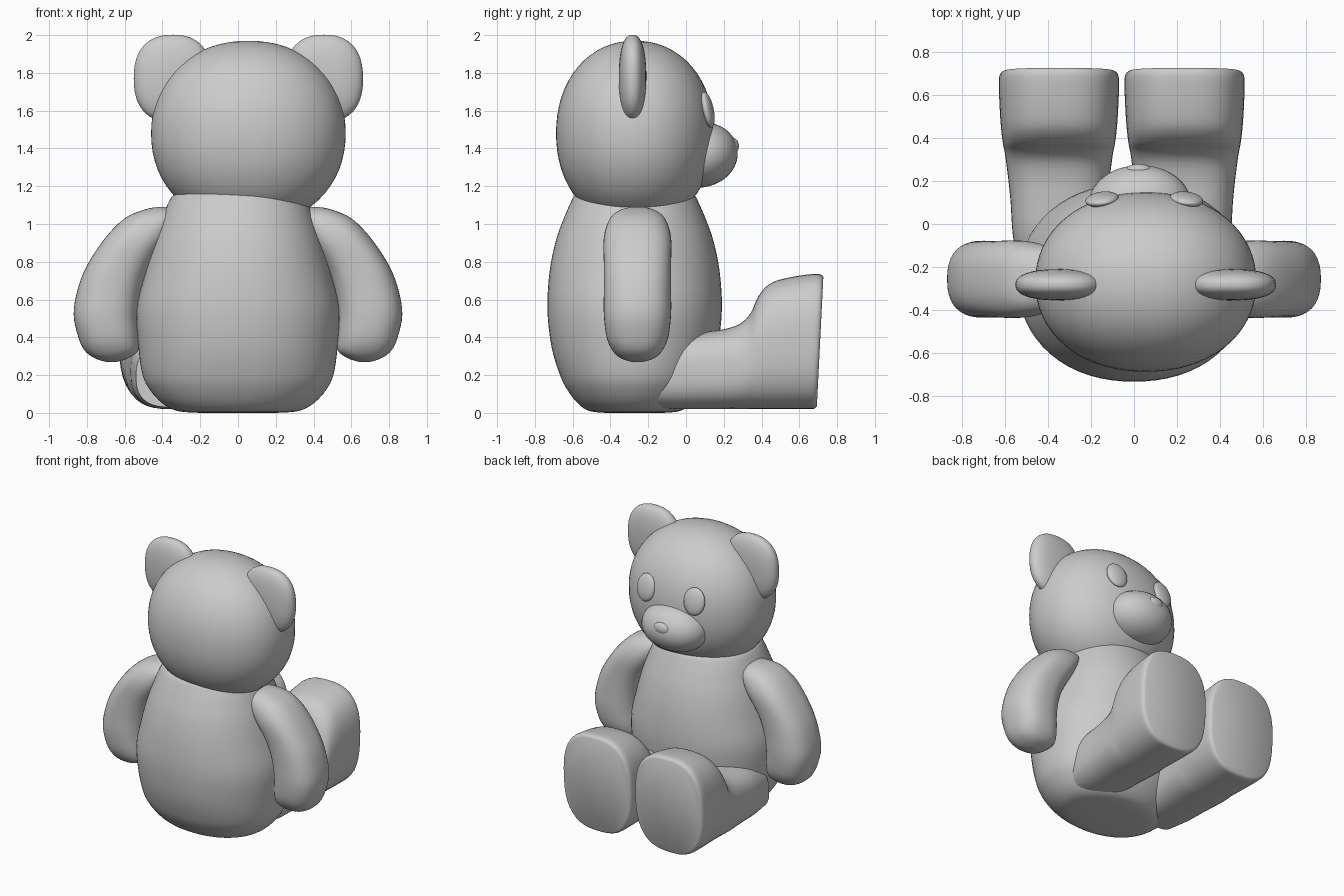
import bpy, bmesh, math
from mathutils import Vector, Matrix

if "Cube" in bpy.data.objects:
    bpy.data.objects.remove(bpy.data.objects["Cube"])


def finish(bm, name, angle=45):
    bmesh.ops.recalc_face_normals(bm, faces=bm.faces)
    me = bpy.data.meshes.new(name)
    bm.to_mesh(me)
    bm.free()
    ob = bpy.data.objects.new(name, me)
    bpy.context.collection.objects.link(ob)
    bpy.ops.object.select_all(action='DESELECT')
    ob.select_set(True)
    bpy.context.view_layer.objects.active = ob
    bpy.ops.object.shade_smooth_by_angle(angle=math.radians(angle))
    return ob


def spline(rows, steps=4):
    """Smoothly interpolate rows of numbers (Catmull-Rom)."""
    out = []
    for i in range(len(rows) - 1):
        p = [rows[max(0, min(len(rows) - 1, i + k))] for k in (-1, 0, 1, 2)]
        for s in range(steps):
            t = s / steps
            out.append([b + 0.5 * t * (c - a + t * (2*a - 5*b + 4*c - d + t * (3*(b - c) + d - a)))
                        for a, b, c, d in zip(*p)])
    out.append(list(rows[-1]))
    return out


def loft(name, rows, u, v, n, segs=48):
    """Skin superellipse sections; each row is cx, cy, cz, half u, half v."""
    bm = bmesh.new()
    u, v = Vector(u), Vector(v)
    rings = []
    for cx, cy, cz, a, b in spline(rows):
        ring = []
        for k in range(segs):
            t = 2 * math.pi * k / segs
            c, s = math.cos(t), math.sin(t)
            f = (abs(c) ** n + abs(s) ** n) ** (-1 / n)
            ring.append(bm.verts.new(Vector((cx, cy, cz)) + u * (a * c * f) + v * (b * s * f)))
        rings.append(ring)
    for r, q in zip(rings, rings[1:]):
        for k in range(segs):
            j = (k + 1) % segs
            bm.faces.new((r[k], r[j], q[j], q[k]))
    bm.faces.new(rings[0])
    bm.faces.new(rings[-1])
    return finish(bm, name)


def blob(name, centre, radii, n=2.0, tilt=0.0, turn=0.0, segs=40):
    """Superellipsoid, tilted about x and turned about z."""
    bm = bmesh.new()
    bmesh.ops.create_uvsphere(bm, u_segments=segs, v_segments=segs // 2, radius=1)
    for vert in bm.verts:
        vert.co *= sum(abs(c) ** n for c in vert.co) ** (-1 / n)
    m = (Matrix.Translation(centre) @ Matrix.Rotation(math.radians(turn), 4, 'Z')
         @ Matrix.Rotation(math.radians(tilt), 4, 'X') @ Matrix.Diagonal((*radii, 1)))
    bmesh.ops.transform(bm, matrix=m, verts=bm.verts)
    return finish(bm, name, 60)


# Body: z, half width, half depth
torso = [(0, .2, .15), (.01, .32, .24), (.05, .40, .30), (.12, .465, .355), (.2, .505, .395),
         (.35, .527, .44), (.55, .537, .462), (.75, .49, .45), (.9, .45, .42), (1.0, .415, .387),
         (1.1, .375, .345), (1.16, .335, .31), (1.21, .25, .23)]
loft("body", [(0, -.272, z, a, b) for z, a, b in torso], (1, 0, 0), (0, 1, 0), 2.15, 64)

# Head
HX = .055
blob("head", (HX, -.27, 1.48), (.515, .418, .49), 2.12, segs=64)

# Arms: centre x, z, half width, half depth
arm = [(.67, .27, .03, .03), (.67, .29, .09, .09), (.67, .33, .142, .132), (.685, .4, .16, .163),
       (.70, .52, .17, .178), (.68, .65, .17, .178), (.63, .78, .17, .178), (.53, .93, .17, .178),
       (.455, 1.03, .145, .145), (.42, 1.075, .08, .09), (.41, 1.09, .02, .03)]
# Legs with feet: y, bottom z, top z, half width
leg = [(-.2, .03, .36, .19), (-.05, .02, .41, .215), (.1, .02, .43, .225), (.2, .02, .445, .235),
       (.28, .02, .475, .245), (.33, .02, .53, .252), (.37, .02, .62, .26), (.43, .02, .685, .268),
       (.52, .02, .715, .275), (.65, .02, .735, .28), (.695, .022, .732, .275),
       (.71, .035, .718, .258)]

for side, s in (("left", -1), ("right", 1)):
    loft(side + "_arm", [(s * x, -.257, z, a, b) for x, z, a, b in arm],
         (1, 0, 0), (0, 1, 0), 2.5)
    loft(side + "_leg", [(-.057 + s * .2925, y, (lo + hi) / 2, w, (hi - lo) / 2)
                         for y, lo, hi, w in leg], (1, 0, 0), (0, .05, 1), 2.7)
    blob(side + "_ear", (HX + s * .4, -.283, 1.77), (.207, .073, .232), 2.4)
    blob(side + "_eye", (.048 + s * .197, .115, 1.605), (.078, .03, .097), 2.0, 12, -s * 8)

# Muzzle and nose
blob("muzzle", (.028, .08, 1.365), (.242, .195, .17), 2.05, 14)
blob("nose", (.022, .25, 1.413), (.06, .03, .042))
